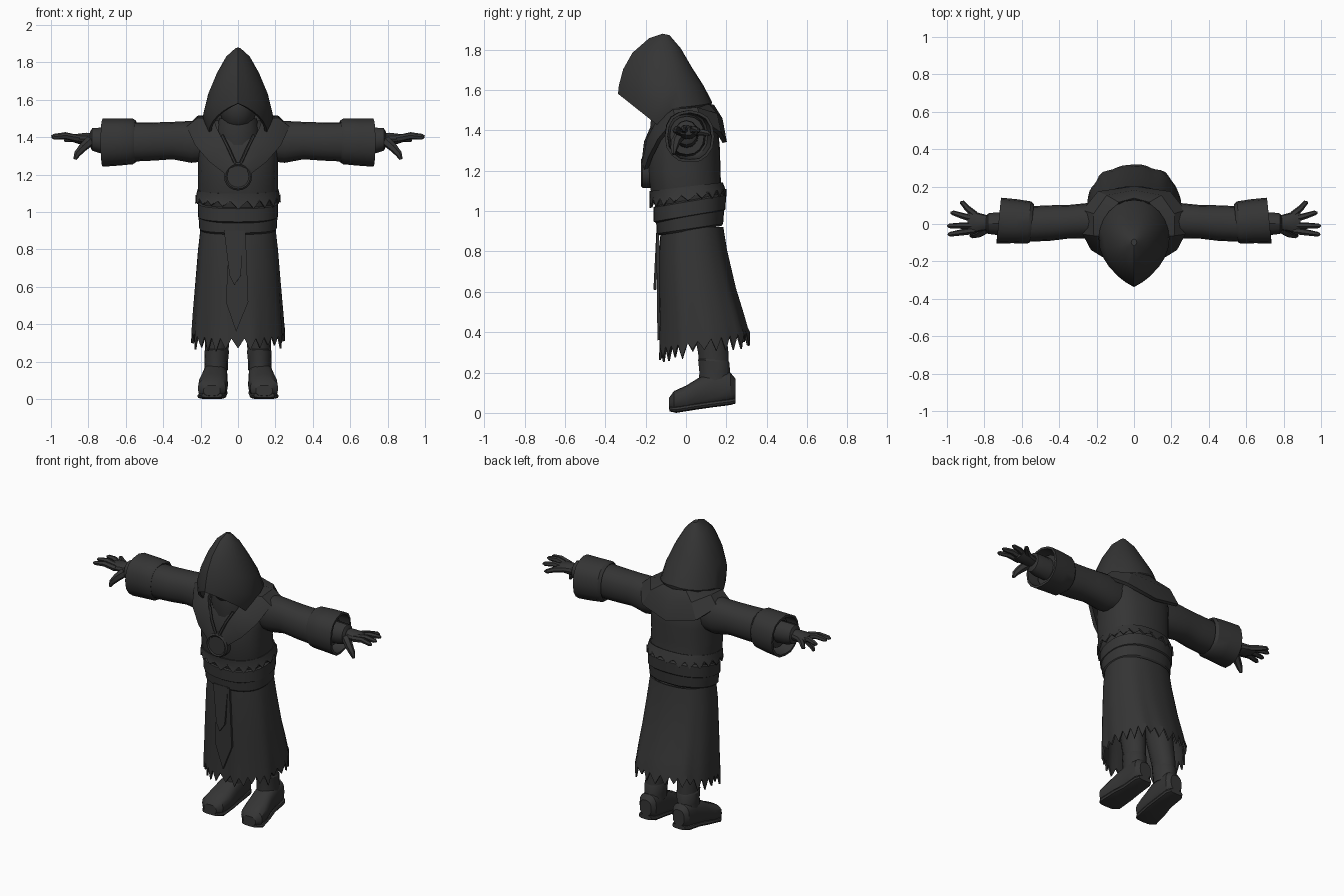
import bpy, bmesh, math, random
from mathutils import Vector

random.seed(4)
if "Cube" in bpy.data.objects:
    bpy.data.objects.remove(bpy.data.objects["Cube"])

cloth = bpy.data.materials.new("charcoal cloth")
cloth.use_nodes = True
COLOUR = (0.035, 0.035, 0.035, 1)
cloth.diffuse_color = COLOUR
cloth.node_tree.nodes["Principled BSDF"].inputs["Base Color"].default_value = COLOUR


def finish(name, bm, mirror=False, thick=0, angle=32):
    """Turn a bmesh into a finished object with optional mirror and thickness."""
    bmesh.ops.recalc_face_normals(bm, faces=bm.faces)
    mesh = bpy.data.meshes.new(name)
    bm.to_mesh(mesh)
    bm.free()
    mesh.materials.append(cloth)
    obj = bpy.data.objects.new(name, mesh)
    bpy.context.collection.objects.link(obj)
    if mirror:
        obj.modifiers.new("mirror", "MIRROR")
    if thick:
        mod = obj.modifiers.new("thickness", "SOLIDIFY")
        mod.thickness, mod.offset = thick, 0
    bpy.ops.object.select_all(action="DESELECT")
    obj.select_set(True)
    bpy.context.view_layer.objects.active = obj
    bpy.ops.object.convert(target="MESH")
    bpy.ops.object.shade_smooth_by_angle(angle=math.radians(angle))
    return obj


def skin(bm, rings, loop=True, caps=(False, False)):
    """Bridge successive rings of points with quads."""
    rows = [[bm.verts.new(p) for p in ring] for ring in rings]
    n = len(rows[0])
    for a, b in zip(rows, rows[1:]):
        for i in range(n if loop else n - 1):
            j = (i + 1) % n
            bm.faces.new((a[i], a[j], b[j], b[i]))
    for row, cap in zip((rows[0], rows[-1]), caps):
        if cap:
            bm.faces.new(row)


def oval(axis, s, n, p=1.0, tilt=0, ripple=0):
    """Ring across an axis; s = position, two centre coordinates, two radii."""
    t, ca, cb, ra, rb = s
    pts = []
    for i in range(n):
        a = math.tau * i / n
        k = 1 + ripple * (math.sin(a * 9) + 0.6 * math.sin(a * 14 + 1))
        u = ca + ra * k * math.copysign(abs(math.cos(a)) ** p, math.cos(a))
        v = cb + rb * k * math.copysign(abs(math.sin(a)) ** p, math.sin(a))
        pts.append({"x": (t + tilt * u, u, v), "y": (u, t, v),
                    "z": (u, v, t + tilt * v)}[axis])
    return pts


def tube(name, axis, stations, n=16, caps=(True, True), p=1.0, tilt=0, ripple=0, **kw):
    bm = bmesh.new()
    skin(bm, [oval(axis, s, n, p, tilt, ripple) for s in stations], caps=caps)
    return finish(name, bm, **kw)


def limb(bm, points, radii, n=6):
    """Tapered tube along a bent path."""
    pts = [Vector(q) for q in points]
    rings = []
    for i, q in enumerate(pts):
        d = (pts[min(i + 1, len(pts) - 1)] - pts[max(i - 1, 0)]).normalized()
        side = d.cross(Vector((0, 1, 0.3))).normalized()
        up = d.cross(side)
        rings.append([q + radii[i] * (math.cos(math.tau * k / n) * side
                                      + math.sin(math.tau * k / n) * up) for k in range(n)])
    skin(bm, rings, caps=(True, True))


def plate(name, outline, y, slope):
    """Flat strip hanging in front, given its x-z outline."""
    bm = bmesh.new()
    bm.faces.new([bm.verts.new((x, y + slope * (0.9 - z), z)) for x, z in outline])
    finish(name, bm, thick=0.014)


# Torso, gathered where it tucks into the belt
tube("torso", "z", [(1.0, 0, .015, .19, .16), (1.05, 0, .01, .205, .175),
                    (1.09, 0, 0, .215, .175), (1.2, 0, -.01, .212, .18),
                    (1.3, 0, -.01, .215, .178), (1.39, 0, 0, .215, .16),
                    (1.45, 0, 0, .19, .13), (1.49, 0, -.01, .12, .1)], n=28, p=.85, ripple=.008)
tube("neck_scarf", "z", [(1.25, 0, -.08, .1, .09), (1.37, 0, -.07, .11, .1),
                         (1.42, 0, -.08, .12, .1), (1.5, 0, -.08, .1, .09)], n=14)

# Ragged gathers hanging over the belt
bm = bmesh.new()
rows = [oval("z", s, 40, .85, .12) for s in
        ((1.12, 0, 0, .213, .178), (1.075, 0, .01, .222, .185), (1.055, 0, .01, .225, .188))]
rows[-1] = [(x, y, z + (.03 if i % 2 else -random.uniform(0, .02)))
            for i, (x, y, z) in enumerate(rows[-1])]
skin(bm, rows)
finish("waist_gathers", bm, thick=.008)

# Belt of two overlapping wraps
tube("belt_lower", "z", [(.9, 0, .02, .198, .155), (.91, 0, .02, .207, .164),
                         (.99, 0, .02, .212, .17), (1.0, 0, .02, .2, .16)],
     n=32, p=.85, tilt=.15)
tube("belt_upper", "z", [(.965, 0, .018, .2, .165), (.975, 0, .018, .215, .178),
                         (1.045, 0, .018, .215, .18), (1.055, 0, .018, .2, .165)],
     n=32, p=.85, tilt=.17)

# Skirt with folds and a torn hem
bm = bmesh.new()
profile = [(.92, .03, .195, .15), (.8, .035, .208, .163), (.6, .057, .224, .185),
           (.46, .077, .235, .204), (.38, .086, .24, .214), (.31, .091, .243, .22)]
rows = [oval("z", (z, 0, cy, rx, ry), 56, .88, .17 * i / 5, .004 * i)
        for i, (z, cy, rx, ry) in enumerate(profile)]
rows[-1] = [(x, y, z + (.035 if i % 2 else -random.uniform(0, .045)))
            for i, (x, y, z) in enumerate(rows[-1])]
skin(bm, rows)
finish("skirt", bm, thick=.01)

# Front hanging strips
plate("long_tabard", [(-.045, .9), (.04, .9), (.055, .52), (-.01, .36), (-.065, .52)], -.14, .01)
plate("short_tabard", [(-.075, .9), (.03, .9), (.015, .66), (-.02, .61), (-.045, .66)], -.14, -.05)

# Mantle around the shoulders, open in a V at the front
inner = [(.015, -.2, 1.25), (.065, -.185, 1.35), (.11, -.14, 1.44), (.13, -.06, 1.49),
         (.13, .03, 1.51), (.08, .11, 1.52), (0, .13, 1.52)]
outer = [(.06, -.2, 1.2), (.15, -.175, 1.27), (.225, -.13, 1.355), (.268, -.05, 1.45),
         (.268, .07, 1.45), (.19, .165, 1.385), (0, .192, 1.34)]
middle = []
for a, b in zip(inner, outer):
    m = (Vector(a) + Vector(b)) / 2
    middle.append((m.x * 1.06, m.y * 1.06, m.z + (.025 if m.z > 1.4 else 0)))
bm = bmesh.new()
skin(bm, [inner, middle, outer], loop=False)
finish("shoulder_mantle", bm, mirror=True, thick=.022)

# Medallion on its cord
bm = bmesh.new()
skin(bm, [oval("y", (y, 0, 1.19, r, r), 20) for y, r in
          ((-.17, .075), (-.215, .075), (-.223, .066), (-.217, .058))], caps=(True, True))
finish("medallion", bm)
bm = bmesh.new()
limb(bm, [(.012, -.21, 1.255), (.05, -.2, 1.34), (.085, -.17, 1.41)], [.009] * 3)
finish("medallion_cord", bm, mirror=True)

# Hood: pointed brim at the front, sides dipping to the collar
levels = [((-.33, 1.58), (.15, -.13, 1.42), (.115, 1.5)),
          ((-.326, 1.62), (.182, -.08, 1.51), (.122, 1.54)),
          ((-.305, 1.7), (.155, -.08, 1.62), (.08, 1.62)),
          ((-.26, 1.78), (.11, -.09, 1.73), (.022, 1.71)),
          ((-.18, 1.85), (.06, -.1, 1.82), (-.03, 1.8)),
          ((-.115, 1.872), (.012, -.1, 1.868), (-.085, 1.865))]
rings = []
for (fy, fz), (w, sy, sz), (by, bz) in levels:
    half = []
    for i in range(13):
        if i <= 6:
            u = i / 6
            k = .6 * u + .4 * (1 - math.cos(u * math.pi / 2))
            half.append((w * math.sin(u * math.pi / 2), fy + (sy - fy) * k, fz + (sz - fz) * k))
        else:
            u = (i - 6) / 6
            k = math.sin(u * math.pi / 2)
            half.append((w * math.cos(u * math.pi / 2), sy + (by - sy) * k, sz + (bz - sz) * u))
    rings.append(half[:-1] + [(0, by, bz)] + [(-x, y, z) for x, y, z in half[-2:0:-1]])
bm = bmesh.new()
skin(bm, rings, caps=(False, True))
finish("hood", bm, thick=.014)

# Head in the shadow of the hood
bm = bmesh.new()
bmesh.ops.create_uvsphere(bm, u_segments=16, v_segments=10, radius=1)
for v in bm.verts:
    v.co = Vector((v.co.x * .1, v.co.y * .11 - .1, v.co.z * .13 + 1.56))
finish("head", bm)

# Sleeves, cuffs and wrists
tube("sleeves", "x", [(.14, .015, 1.375, .085, .1), (.25, .018, 1.375, .094, .112),
                      (.35, .012, 1.382, .09, .1), (.45, .005, 1.377, .095, .102),
                      (.56, 0, 1.375, .095, .105), (.67, .005, 1.375, .085, .095)],
     n=16, p=.9, mirror=True)
tube("cuffs", "x", [(.55, .005, 1.376, .096, .106), (.565, .008, 1.376, .106, .116),
                    (.64, .015, 1.373, .11, .12), (.725, .018, 1.37, .115, .123)],
     n=16, p=.88, tilt=-.1, caps=(False, False), mirror=True, thick=.014, ripple=.012)
tube("wrists", "x", [(.6, .005, 1.38, .06, .07), (.74, .002, 1.383, .06, .068),
                     (.78, .002, 1.388, .055, .06), (.79, .002, 1.39, .04, .04)],
     n=12, mirror=True)

# Hands with spread fingers
tube("palms", "x", [(.76, .005, 1.39, .035, .032), (.81, .008, 1.39, .046, .034),
                    (.86, .01, 1.392, .058, .026), (.89, .012, 1.395, .05, .018)],
     n=12, mirror=True)
bm = bmesh.new()
for base, tip, z in ((-.035, -.055, 1.4), (-.008, -.01, 1.405), (.025, .06, 1.4), (.05, .115, 1.385)):
    end = {-.055: .995, -.01: .998, .06: .98, .115: .93}[tip]
    limb(bm, [(.85, base, 1.392), ((.85 + end) / 2, (base + tip) / 2, z + .006),
              (end - .012, tip, z), (end, tip, z - .002)], [.019, .017, .013, .006])
limb(bm, [(.79, -.025, 1.38), (.83, -.05, 1.345), (.86, -.06, 1.31), (.872, -.062, 1.282)],
     [.028, .024, .018, .009])
finish("fingers", bm, mirror=True)

# Legs, boot tops and boots
tube("legs", "z", [(.1, .12, .15, .06, .08), (.2, .115, .14, .058, .074), (.3, .112, .135, .065, .077),
                   (.45, .105, .11, .075, .085), (.9, .1, .04, .08, .09)], n=14, mirror=True)
tube("boot_tops", "z", [(.17, .117, .145, .064, .082), (.21, .116, .142, .062, .078),
                        (.27, .114, .138, .066, .08), (.285, .113, .137, .058, .07)],
     n=14, tilt=-.1, mirror=True)
tube("boots", "y", [(-.085, .14, .045, .045, .028), (-.06, .14, .058, .075, .05),
                    (0, .133, .073, .079, .062), (.07, .125, .1, .07, .078),
                    (.15, .12, .12, .064, .085), (.22, .118, .125, .06, .075),
                    (.245, .118, .12, .04, .05)], n=16, p=.75, mirror=True)
# Soles slope down towards the toes
tube("soles", "y", [(-.083, .14, .02, .055, .012), (-.05, .14, .016, .078, .016),
                    (.05, .13, .032, .074, .016), (.12, .122, .042, .064, .016),
                    (.22, .12, .055, .062, .016), (.245, .12, .06, .045, .014)],
     n=12, p=.6, mirror=True)
